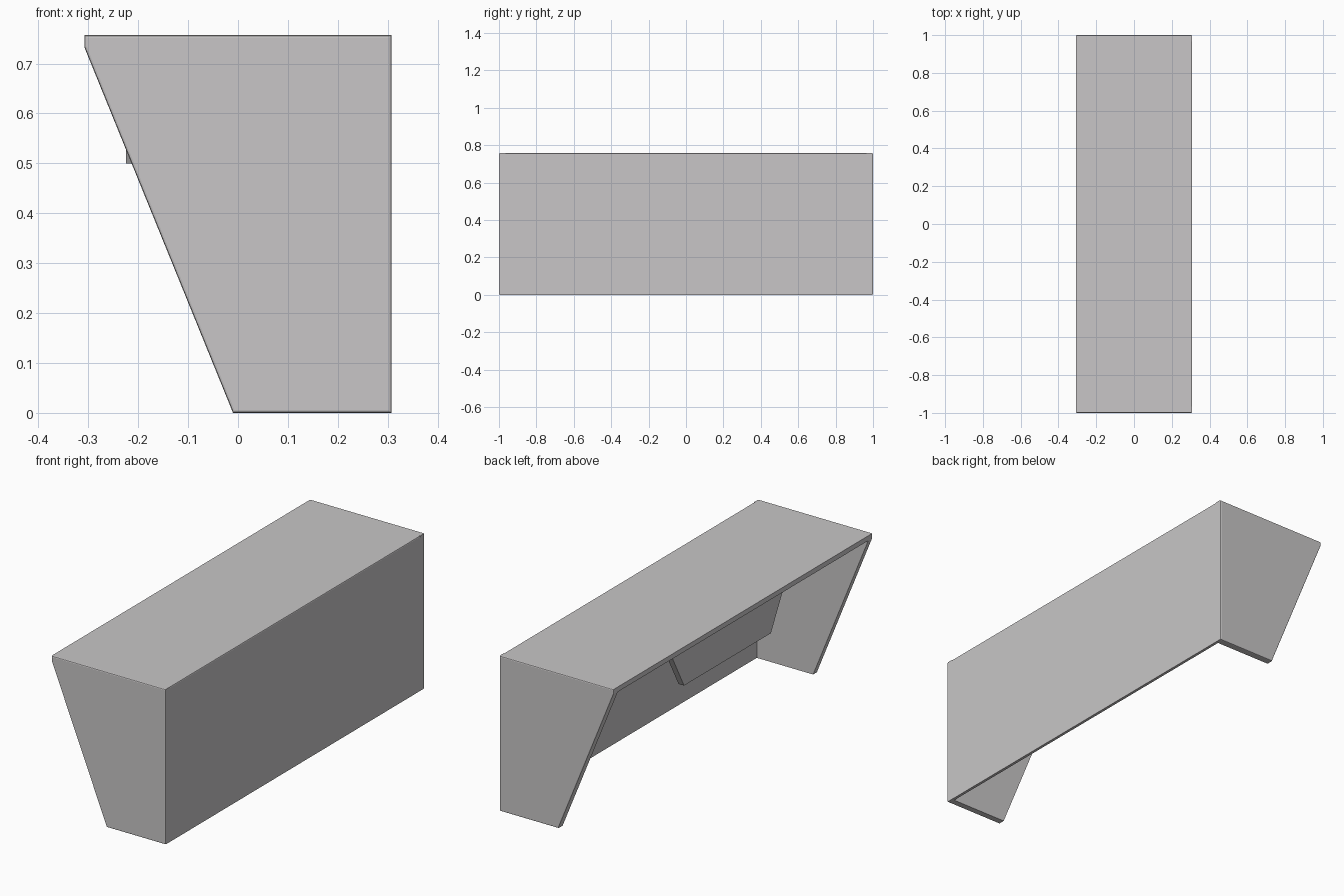
import bpy, bmesh
from mathutils import Vector

cube = bpy.data.objects.get("Cube")
if cube:
    bpy.data.objects.remove(cube, do_unlink=True)

# Single flat grey finish
grey = bpy.data.materials.new("light_grey")
grey.use_nodes = True
colour = (0.58, 0.565, 0.57, 1)
grey.diffuse_color = colour
grey.node_tree.nodes["Principled BSDF"].inputs["Base Color"].default_value = colour

DEPTH, HEIGHT, END = 0.308, 0.757, 1.0
SIDE, TOP, BACK, BEVEL = 0.034, 0.024, 0.014, 0.005


def slab(name, outline, offset, soft=None):
    """Extrude an outline by an offset; soften the edges picked by a rule."""
    bm = bmesh.new()
    face = bm.faces.new([bm.verts.new(p) for p in outline])
    ext = bmesh.ops.extrude_face_region(bm, geom=[face], use_keep_orig=True)
    moved = [g for g in ext["geom"] if isinstance(g, bmesh.types.BMVert)]
    bmesh.ops.translate(bm, verts=moved, vec=Vector(offset))
    bmesh.ops.recalc_face_normals(bm, faces=bm.faces)
    if soft:
        edges = [e for e in bm.edges if all(soft(v.co) for v in e.verts)]
        bmesh.ops.bevel(bm, geom=edges, offset=BEVEL, segments=2,
                        profile=0.5, affect='EDGES')
    mesh = bpy.data.meshes.new(name)
    bm.to_mesh(mesh)
    bm.free()
    mesh.materials.append(grey)
    obj = bpy.data.objects.new(name, mesh)
    bpy.context.collection.objects.link(obj)
    return obj


# Tapered end panels, softened around the outer face
profile = [(-DEPTH, HEIGHT), (DEPTH, HEIGHT), (DEPTH, 0), (-0.01, 0), (-DEPTH, HEIGHT - TOP)]
for name, s in (("front_end_panel", -1), ("rear_end_panel", 1)):
    slab(name, [(x, s * END, z) for x, z in profile], (0, -s * SIDE, 0),
         lambda co: abs(co.y) > END - 0.001)

# Desk top and long upright panel, fitted between the ends
inner = END - SIDE
slab("desk_top", [(-DEPTH, -inner, HEIGHT), (DEPTH, -inner, HEIGHT),
                  (DEPTH, inner, HEIGHT), (-DEPTH, inner, HEIGHT)], (0, 0, -TOP),
     lambda co: co.z > HEIGHT - 0.001 and co.x > 0)
slab("long_panel", [(DEPTH, -inner, 0), (DEPTH, inner, 0),
                    (DEPTH, inner, HEIGHT - TOP), (DEPTH, -inner, HEIGHT - TOP)],
     (-BACK, 0, 0))

# Trapezoid apron hanging under the open edge
slab("hanging_apron", [(-0.224, -0.335, 0.5), (-0.224, 0.335, 0.5),
                       (-0.224, 0.46, HEIGHT - TOP), (-0.224, -0.46, HEIGHT - TOP)],
     (0.03, 0, 0))
